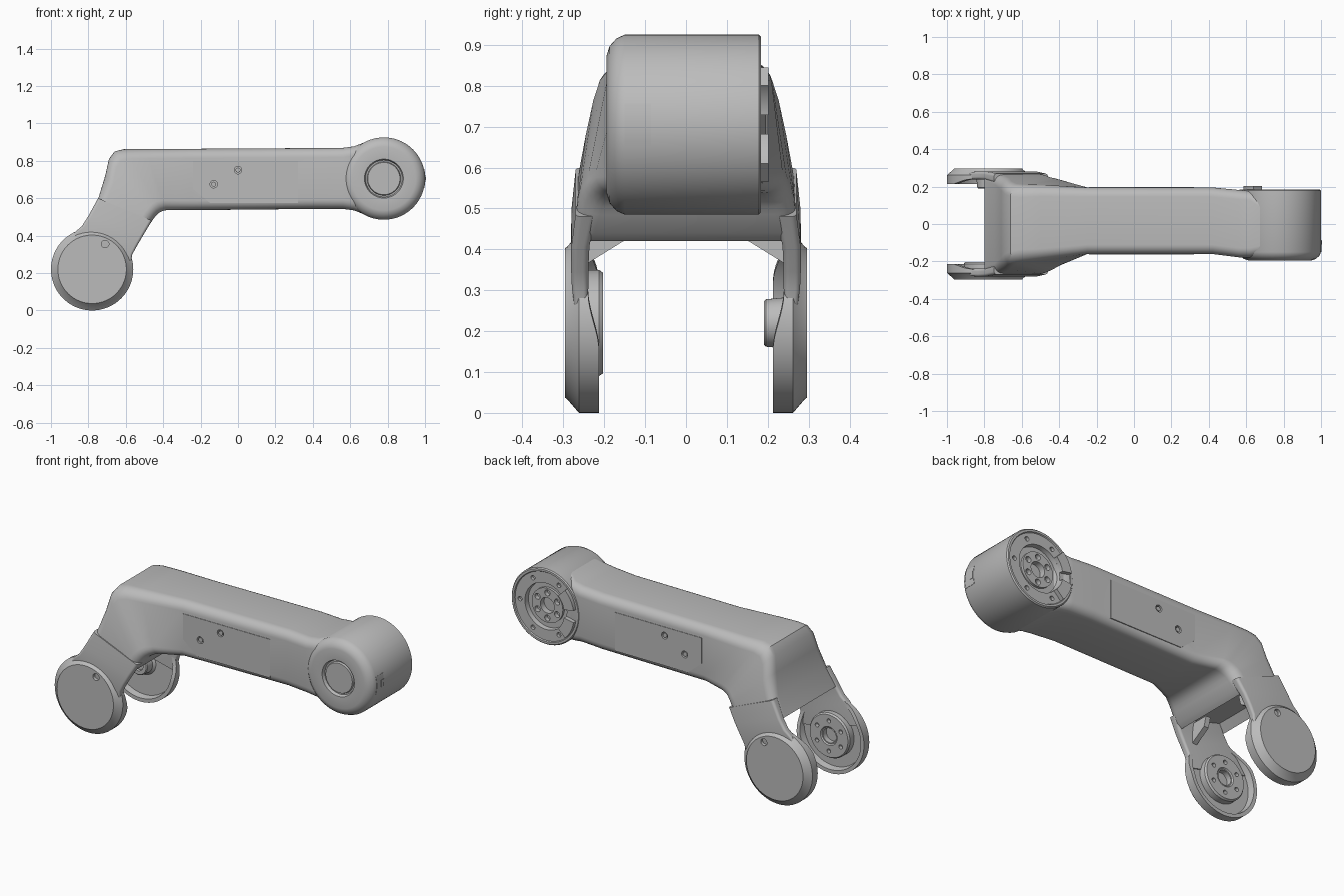
import bpy, bmesh
from math import sin, cos, pi, radians
from mathutils import Matrix, Vector

cube = bpy.data.objects.get("Cube")
if cube:
    bpy.data.objects.remove(cube)

grey = bpy.data.materials.new("satin grey")
grey.use_nodes = True
grey.diffuse_color = (0.5, 0.5, 0.5, 1)
grey.node_tree.nodes["Principled BSDF"].inputs["Base Color"].default_value = (0.5, 0.5, 0.5, 1)

FORK = (-0.78, 0.22)   # fork joint axis (x, z)
HEAD = (0.78, 0.705)   # head joint axis (x, z)


def finish(name, bm):
    """Turn a bmesh into a named, grey, smooth-shaded object."""
    bmesh.ops.remove_doubles(bm, verts=bm.verts, dist=1e-5)
    bmesh.ops.recalc_face_normals(bm, faces=bm.faces)
    mesh = bpy.data.meshes.new(name)
    bm.to_mesh(mesh)
    bm.free()
    mesh.materials.append(grey)
    obj = bpy.data.objects.new(name, mesh)
    bpy.context.collection.objects.link(obj)
    smooth(obj)
    return obj


def smooth(obj):
    bpy.ops.object.select_all(action='DESELECT')
    obj.select_set(True)
    bpy.context.view_layer.objects.active = obj
    bpy.ops.object.shade_smooth_by_angle(angle=radians(32))


def lathe(name, profile, centre, side=1, shape=None):
    """Spin a (radius, y) profile round a y-parallel axis."""
    bm = bmesh.new()
    vs = [bm.verts.new((r, y * side, 0)) for r, y in profile]
    es = [bm.edges.new(p) for p in zip(vs, vs[1:])]
    bmesh.ops.spin(bm, geom=vs + es, cent=(0, 0, 0), axis=(0, 1, 0),
                   angle=2 * pi, steps=72, use_duplicate=False)
    if shape:
        for v in bm.verts:
            shape(v.co)
    bmesh.ops.translate(bm, verts=bm.verts, vec=(centre[0], 0, centre[1]))
    return finish(name, bm)


def loft(name, sections, pocket=False):
    """Skin rounded sections: top x,z, bottom x,z, y centre, top and bottom half width, corner radius."""
    bm = bmesh.new()
    rings = []
    for tx, tz, bx, bz, yc, ht, hb, r in sections:
        top, bot = Vector((tx, 0, tz)), Vector((bx, 0, bz))
        length, ring = (top - bot).length, []
        for q, (sv, su) in enumerate(((1, 1), (-1, 1), (-1, -1), (1, -1))):
            for k in range(7):
                a = (q + k / 6) * pi / 2
                u = (length / 2 - r) * su + r * sin(a)
                t = u / length + 0.5
                h = hb + (ht - hb) * t
                p = bot.lerp(top, t)
                p.y = yc + (h - r) * sv + r * cos(a)
                ring.append(bm.verts.new(p))
        rings.append(ring)
    for a, b in zip(rings, rings[1:]):
        for i in range(len(a)):
            j = (i + 1) % len(a)
            bm.faces.new((a[i], a[j], b[j], b[i]))
    bm.faces.new(rings[0])
    end = bm.faces.new(rings[-1])
    bmesh.ops.recalc_face_normals(bm, faces=bm.faces)
    if pocket:
        bmesh.ops.inset_region(bm, faces=[end], thickness=0.025)
        bmesh.ops.translate(bm, verts=end.verts, vec=end.normal * -0.05)
    return finish(name, bm)


def prism(name, pts, lo, hi, axis='y'):
    """Extrude a flat outline along y (points x,z) or x (points y,z)."""
    bm = bmesh.new()
    place = (lambda u, w, d: (u, d, w)) if axis == 'y' else (lambda u, w, d: (d, u, w))
    a, b = ([bm.verts.new(place(u, w, d)) for u, w in pts] for d in (lo, hi))
    bm.faces.new(a)
    bm.faces.new(b)
    for i in range(len(a)):
        j = (i + 1) % len(a)
        bm.faces.new((a[i], a[j], b[j], b[i]))
    return finish(name, bm)


def arc(centre, r0, r1, a0, a1, n=12):
    """Outline of a ring segment."""
    angles = [radians(a0 + (a1 - a0) * i / n) for i in range(n + 1)]
    outline = [(r1, a) for a in angles] + [(r0, a) for a in reversed(angles)]
    return [(centre[0] + r * cos(a), centre[1] + r * sin(a)) for r, a in outline]


def drill(obj, centres, radius, lo, hi):
    """Cut round holes along y."""
    bm = bmesh.new()
    for x, z in centres:
        m = Matrix.Translation((x, (lo + hi) / 2, z)) @ Matrix.Rotation(pi / 2, 4, 'X')
        bmesh.ops.create_cone(bm, cap_ends=True, segments=20, radius1=radius,
                              radius2=radius, depth=hi - lo, matrix=m)
    cutter = finish("drill_cutter", bm)
    cutter.hide_render = True
    mod = obj.modifiers.new("holes", 'BOOLEAN')
    mod.operation, mod.solver, mod.object = 'DIFFERENCE', 'EXACT', cutter
    bpy.context.view_layer.objects.active = obj
    bpy.ops.object.modifier_apply(modifier=mod.name)
    bpy.data.objects.remove(cutter)
    smooth(obj)


def bolt_circle(centre, r, degrees):
    return [(centre[0] + r * cos(radians(a)), centre[1] + r * sin(radians(a))) for a in degrees]


# Main beam, bending down through the elbow to the fork
body = loft("beam_and_elbow", [
    (0.68, 0.90, 0.68, 0.512, -0.015, 0.15, 0.15, 0.05),
    (0.62, 0.877, 0.62, 0.535, 0.0, 0.178, 0.178, 0.05),
    (0.56, 0.869, 0.56, 0.543, 0.002, 0.18, 0.18, 0.05),
    (0.42, 0.868, 0.42, 0.543, 0.0175, 0.178, 0.178, 0.05),
    (-0.25, 0.864, -0.25, 0.536, 0.0175, 0.178, 0.178, 0.05),
    (-0.50, 0.863, -0.38, 0.537, 0.008, 0.195, 0.235, 0.055),
    (-0.61, 0.862, -0.405, 0.531, 0.003, 0.20, 0.25, 0.06),
    (-0.66, 0.85, -0.425, 0.52, 0, 0.207, 0.258, 0.06),
    (-0.69, 0.81, -0.44, 0.505, 0, 0.22, 0.265, 0.06),
    (-0.71, 0.72, -0.455, 0.485, 0, 0.24, 0.27, 0.06),
    (-0.745, 0.605, -0.485, 0.44, 0, 0.262, 0.274, 0.05),
    (-0.80, 0.50, -0.515, 0.42, 0, 0.27, 0.276, 0.04)], pocket=True)

# Side covers with countersunk screw holes
screws = [(-0.13, 0.675), (0.0, 0.75)]
cover = [(-0.24, 0.80), (-0.24, 0.65), (-0.15, 0.575), (0.32, 0.575), (0.32, 0.80)]
for label, lo, hi in (("front", -0.163, -0.15), ("back", 0.185, 0.198)):
    panel = prism(label + "_cover", cover, lo, hi)
    for part in (panel, body):
        drill(part, screws, 0.02, lo - 0.02, hi + 0.01)
    for x, z in screws:
        mid = lo + 0.008 if label == "front" else hi - 0.008
        lathe(label + "_cover_screw", [(0.013, mid - 0.005), (0.013, mid + 0.005),
                                       (0, mid + 0.005)] if label == "back" else
              [(0.013, mid + 0.005), (0.013, mid - 0.005), (0, mid - 0.005)], (x, z))

# Head drum with a ring groove in front and a stepped socket behind
head = lathe("head_drum", [
    (0, -0.183), (0.086, -0.183), (0.09, -0.172), (0.098, -0.172), (0.104, -0.19),
    (0.17, -0.194), (0.192, -0.187), (0.211, -0.17), (0.22, -0.15), (0.22, 0.178),
    (0.214, 0.184), (0.202, 0.184), (0.198, 0.178), (0.135, 0.178), (0.132, 0.15),
    (0.1, 0.15), (0.1, 0.165), (0.045, 0.165), (0.045, 0.13), (0, 0.13)], HEAD)
drill(head, bolt_circle(HEAD, 0.167, (0, 60, 120, 240, 300)), 0.013, 0.16, 0.2)
drill(head, bolt_circle(HEAD, 0.073, range(30, 390, 60)), 0.017, 0.14, 0.2)
for label, a in (("upper", 135), ("lower", 190)):
    prism(label + "_contact_block", arc(HEAD, 0.135, 0.198, a, a + 35), 0.17, 0.202)

# Service port on the end of the drum
prism("port_plate", arc(HEAD, 0.2, 0.2215, -13.5, 13.5), -0.15, -0.085)
prism("port_socket", arc(HEAD, 0.2, 0.224, -5, 5), -0.11, -0.088)


def lower_rim(side):
    """Dip the inner rim of a fork disc where the arm runs in."""
    def shape(co):
        if abs(co.y) < 0.22:
            t = min(max(((co.x * 0.39 + co.z * 0.92) / 0.22 - 0.1) / 0.6, 0), 1)
            co.y += side * 0.027 * t * t * (3 - 2 * t)
    return shape


# Fork: a disc, an arm and a corner rib on each side
for label, s in (("front", -1), ("back", 1)):
    disc = lathe(label + "_fork_disc", [
        (0, 0.296), (0.183, 0.296), (0.186, 0.291), (0.22, 0.262), (0.22, 0.213),
        (0.199, 0.213), (0.192, 0.25), (0, 0.25)], FORK, s, lower_rim(s))
    drill(disc, [(-0.71, 0.355)], 0.02, min(s * 0.275, s * 0.31), max(s * 0.275, s * 0.31))
    loft(label + "_fork_arm", [
        (-0.95, 0.31, -0.58, 0.22, s * 0.255, 0.012, 0.012, 0.008),
        (-0.87, 0.42, -0.565, 0.30, s * 0.259, 0.02, 0.02, 0.012),
        (-0.835, 0.45, -0.54, 0.345, s * 0.26, 0.021, 0.021, 0.014),
        (-0.80, 0.505, -0.505, 0.405, s * 0.258, 0.022, 0.022, 0.015),
        (-0.748, 0.60, -0.46, 0.48, s * 0.244, 0.026, 0.026, 0.016)])
    prism(label + "_corner_rib", [(s * 0.25, 0.36), (s * 0.25, 0.48), (s * 0.13, 0.48),
                                  (s * 0.145, 0.425)], -0.62, -0.59, 'x')

# Bolted drive hub on the front fork, plain bearing stub on the back fork
hub = lathe("drive_hub", [
    (0, 0.255), (0.13, 0.255), (0.13, 0.213), (0.123, 0.203), (0.054, 0.203), (0.048, 0.209),
    (0.042, 0.209), (0.042, 0.24), (0, 0.24)], FORK, -1)
drill(hub, bolt_circle(FORK, 0.088, range(30, 390, 60)), 0.012, -0.225, -0.19)
lathe("bearing_stub", [
    (0, 0.255), (0.08, 0.255), (0.062, 0.238), (0.058, 0.196), (0.053, 0.191), (0.032, 0.191),
    (0.03, 0.205), (0, 0.205)], FORK, 1)
